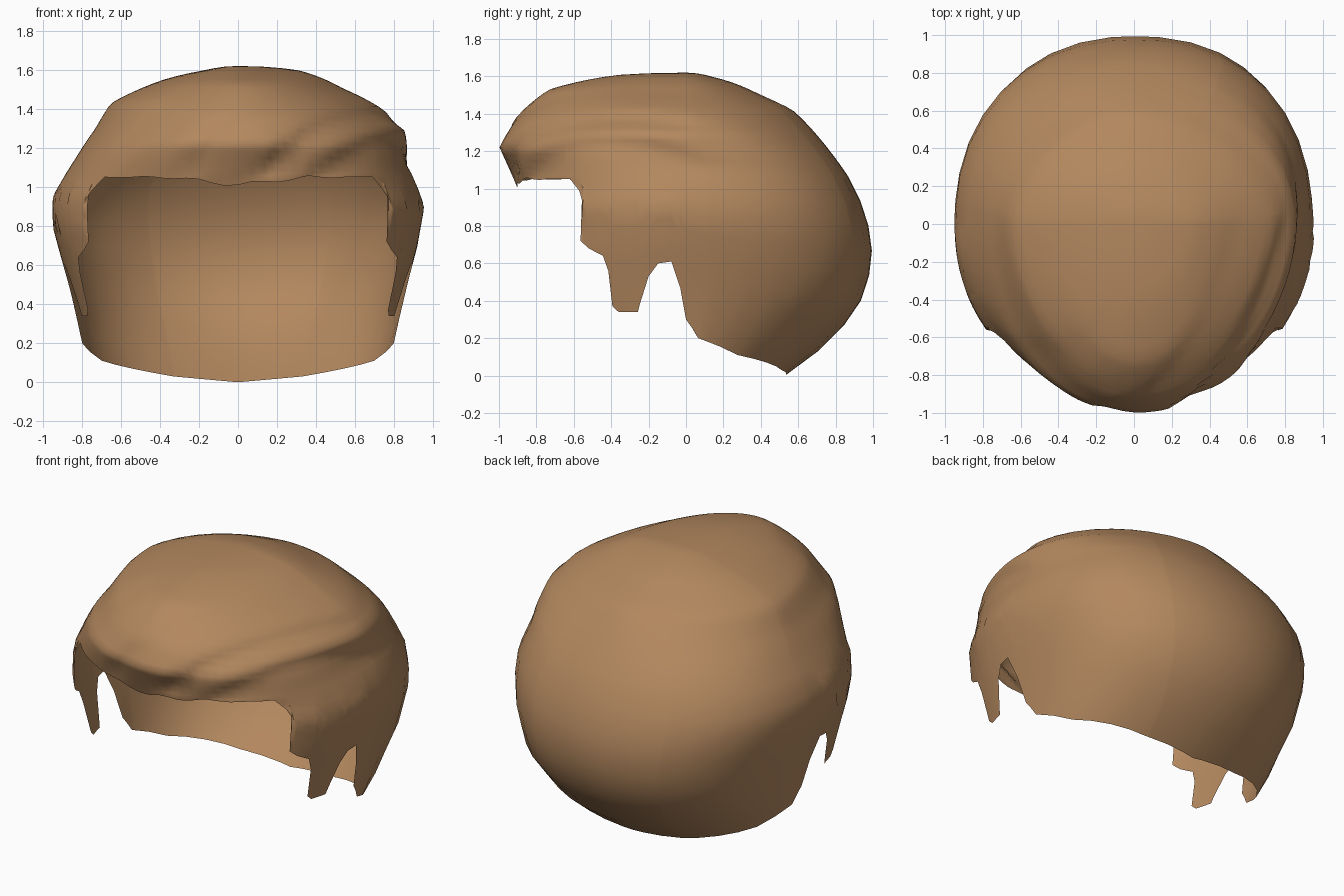
import bpy, bmesh, math

cube = bpy.data.objects.get("Cube")
if cube:
    bpy.data.objects.remove(cube, do_unlink=True)

TOP, BROW = 1.62, 1.07
CROWN_ROWS, SIDE_ROWS = 22, 8

# Outline profiles: (height, distance from the vertical axis)
FRONT = [(1.62, 0), (1.61, .34), (1.53, .73), (1.36, .93), (1.22, 1.0), (1.0, .9),
         (.93, .92), (.6, .95), (.2, .95), (0, .9)]
BACK = [(1.62, 0), (1.6, .13), (1.5, .4), (1.42, .57), (1.2, .77), (1.0, .91),
        (.72, 1.0), (.45, .97), (.2, .8), (.05, .6), (0, .53)]
LEFT = [(1.62, 0), (1.6, .3), (1.52, .51), (1.4, .74), (1.29, .86), (1.1, .88),
        (.9, .955), (.7, .92), (.35, .83), (.2, .8), (0, .72)]
RIGHT = [(1.62, 0), (1.6, .16), (1.55, .38), (1.43, .65), (1.3, .73), (1.15, .83),
         (.95, .95), (.8, .95), (.65, .91), (.4, .84), (.2, .8), (0, .72)]

# Lower hairline: (degrees from the front, height) for fringe, sideburn, ear notch, nape
HAIRLINE = [(0, 1.01), (10, 1.03), (22, 1.05), (36, 1.05), (49, 1.05), (52.5, .98),
            (54, .94), (54.5, .72), (58, .68), (63.5, .64), (65.5, .56), (66.5, .37),
            (68.5, .34), (75, .34), (79, .53), (82, .6), (86, .61), (88.5, .47),
            (90, .3), (94.6, .2), (114, .11), (153, .03), (180, 0)]

# Swept lock creases: (level across the sweep, depth)
CREASES = [(1.53, .015), (1.0, .015), (.6, .035), (.35, .03)]


def hairline(deg):
    for (a, p), (b, q) in zip(HAIRLINE, HAIRLINE[1:]):
        if deg <= b:
            return p + (q - p) * (deg - a) / (b - a)


def radius(table, z):
    # interpolate over root depth so that the crown stays round
    pts = [(math.sqrt(TOP - h), r) for h, r in table]
    d = math.sqrt(TOP - max(z, 0))
    for (a, p), (b, q) in zip(pts, pts[1:]):
        if d <= b:
            return p + (q - p) * (d - a) / (b - a)
    return pts[-1][1]


def smooth(a, b, v):
    t = min(max((v - a) / (b - a), 0), 1)
    return t * t * (3 - 2 * t)


def crease(x, y, z):
    level = z - .93 * x + .37 * y
    cut = 0
    for centre, depth in CREASES:
        d = level - centre
        cut += depth * math.exp(-(d / (.05 if d > 0 else .11)) ** 2)
    return cut * smooth(.35, -.2, y) * smooth(1.0, 1.12, z) * smooth(-.6, .2, x + .3)


def hair_point(angle, z):
    s, c = math.sin(angle), math.cos(angle)
    # sections are fuller at ear height, rounder at the crown and the nape
    power = .94 if c > 0 else .86 if s > 0 else .9
    power += (1.09 - power) * smooth(1.12, 1.42, z) + (1 - power) * smooth(.5, .15, z)
    x = radius(LEFT if s > 0 else RIGHT, z) * math.copysign(abs(s) ** power, s)
    y = radius(FRONT if c > 0 else BACK, z) * -math.copysign(abs(c) ** power, c)
    k = 1 - crease(x, y, z)
    return x * k, y * k, z


# Column angles: fine over the front, coarse at the back, plus each hairline corner
half = sorted(set([float(a) for a in range(0, 100, 4)] + [float(a) for a in range(104, 180, 10)]
                  + [float(a) for a, _ in HAIRLINE]))
angles = half + [-a for a in reversed(half[1:-1])]

bm = bmesh.new()
pole = bm.verts.new((0, 0, TOP))
columns = []
for deg in angles:
    bottom = hairline(abs(deg))
    if abs(deg) < 48:
        bottom += .012 * math.sin(deg * .35) * (1 - abs(deg) / 48)
    # level rows over the crown, then rows that follow the hairline
    heights = [TOP - (TOP - BROW) * (i / CROWN_ROWS) ** 1.6 for i in range(1, CROWN_ROWS + 1)]
    heights += [BROW + (bottom - BROW) * i / SIDE_ROWS for i in range(1, SIDE_ROWS + 1)]
    columns.append([bm.verts.new(hair_point(math.radians(deg), z)) for z in heights])

for a, b in zip(columns, columns[1:] + columns[:1]):
    bm.faces.new((pole, a[0], b[0]))
    for i in range(len(a) - 1):
        bm.faces.new((a[i], a[i + 1], b[i + 1], b[i]))

mesh = bpy.data.meshes.new("hair_shell")
bm.to_mesh(mesh)
bm.free()
hair = bpy.data.objects.new("hair_shell", mesh)
bpy.context.collection.objects.link(hair)

# Light brown hair
mat = bpy.data.materials.new("light_brown")
mat.use_nodes = True
colour = (.45, .245, .113, 1)
mat.diffuse_color = colour
mat.node_tree.nodes["Principled BSDF"].inputs["Base Color"].default_value = colour
mesh.materials.append(mat)

bpy.context.view_layer.objects.active = hair
hair.select_set(True)
bpy.ops.object.shade_smooth_by_angle(angle=math.radians(60))
